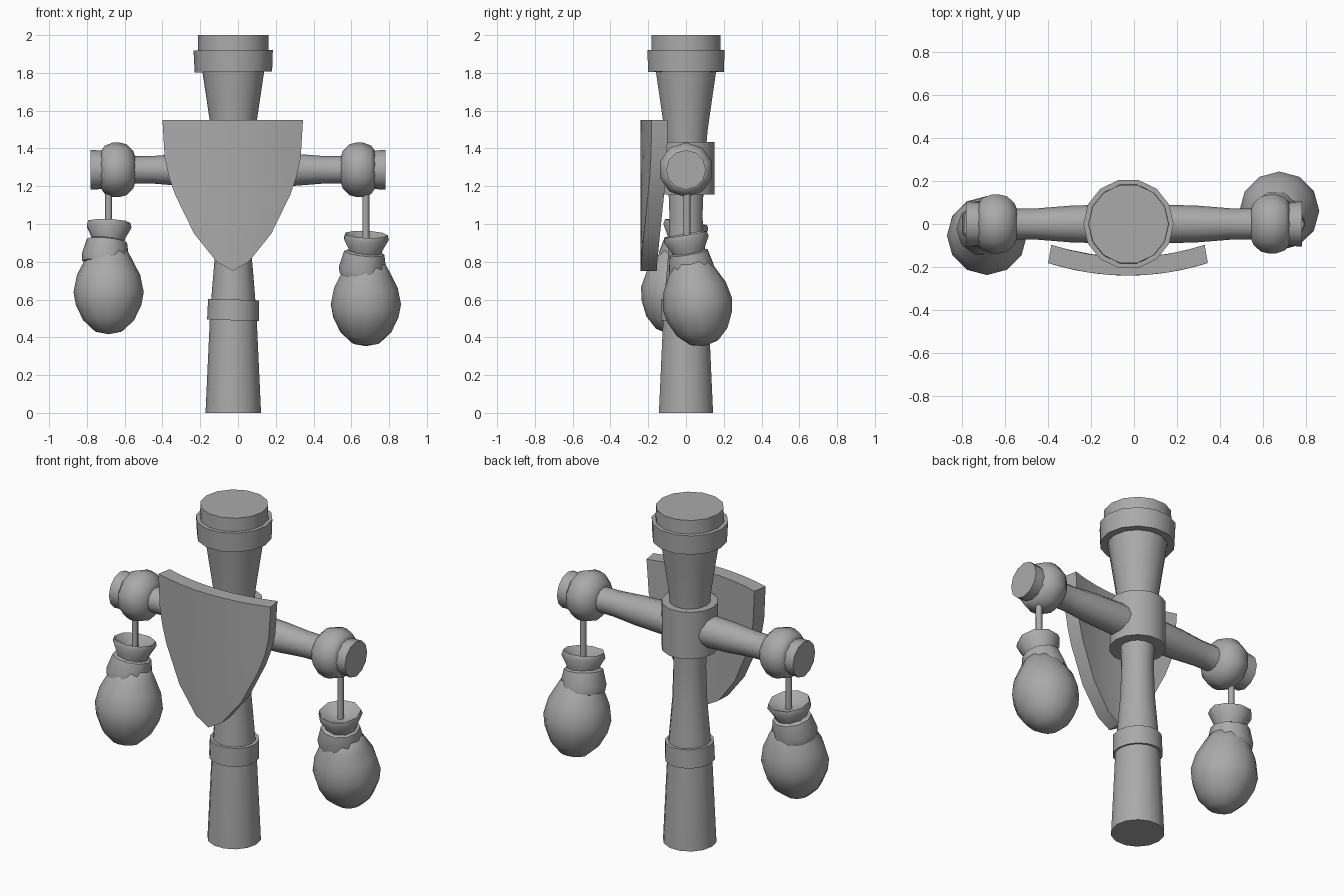
import bpy, bmesh, math
from mathutils import Matrix, Vector

if "Cube" in bpy.data.objects:
    bpy.data.objects.remove(bpy.data.objects["Cube"])

GREY = (0.4, 0.4, 0.4, 1.0)
mat = bpy.data.materials.new("plain_grey")
mat.use_nodes = True
mat.diffuse_color = GREY
mat.node_tree.nodes["Principled BSDF"].inputs["Base Color"].default_value = GREY

CX = -0.025      # post axis
ARM_Z = 1.287    # crossbar height


def finish(name, bm, matrix=Matrix(), angle=40):
    bmesh.ops.remove_doubles(bm, verts=bm.verts, dist=0.0005)
    bmesh.ops.recalc_face_normals(bm, faces=bm.faces)
    bm.transform(matrix)
    mesh = bpy.data.meshes.new(name)
    bm.to_mesh(mesh)
    bm.free()
    mesh.materials.append(mat)
    obj = bpy.data.objects.new(name, mesh)
    bpy.context.collection.objects.link(obj)
    bpy.ops.object.select_all(action="DESELECT")
    obj.select_set(True)
    bpy.context.view_layer.objects.active = obj
    bpy.ops.object.shade_smooth_by_angle(angle=math.radians(angle))
    return obj


def lathe(name, profile, matrix=Matrix(), sides=14, angle=40):
    """Turn (radius, height) points around z, closing both ends."""
    bm = bmesh.new()
    rings = []
    for r, z in profile:
        rings.append([bm.verts.new((max(r, 0.0001) * math.cos(math.tau * i / sides),
                                    max(r, 0.0001) * math.sin(math.tau * i / sides), z))
                      for i in range(sides)])
    for a, b in zip(rings, rings[1:]):
        for i in range(sides):
            j = (i + 1) % sides
            bm.faces.new((a[i], a[j], b[j], b[i]))
    for end, (r, z) in ((rings[0], profile[0]), (rings[-1], profile[-1])):
        if r > 0.001:
            bm.faces.new(end)
    return finish(name, bm, matrix, angle)


def band(name, r0, r1, z0, z1, tilt=0.0):
    mid = (z0 + z1) / 2
    h = (z1 - z0) / 2
    place = Matrix.Translation((CX, 0, mid)) @ Matrix.Rotation(tilt, 4, "Y")
    lathe(name, [(r0, -h), (r1, h)], place)


# Post with its bands
lathe("post", [(0.147, 0), (0.124, 0.5), (0.112, 0.66), (0.096, 0.85), (0.09, 1.05),
               (0.1, 1.3), (0.118, 1.5), (0.14, 1.65), (0.167, 1.83)],
      Matrix.Translation((CX, 0, 0)))
band("lower_band", 0.137, 0.135, 0.49, 0.6, 0.03)
band("middle_collar", 0.155, 0.155, 1.155, 1.435)
band("upper_band", 0.205, 0.21, 1.805, 1.92, -0.01)
band("post_cap", 0.188, 0.186, 1.9, 2.0)

# Crossbar arms with rounded knobs and end caps
for side, label in ((1, "left"), (-1, "right")):
    place = Matrix.Translation((0, 0, ARM_Z)) @ Matrix.Rotation(side * math.pi / 2, 4, "Y")
    lathe(label + "_arm", [(0.095, 0.0), (0.085, 0.3), (0.073, 0.45), (0.072, 0.54),
                           (0.085, 0.62)], place, 12)
    lathe(label + "_knob", [(0.07, 0.545), (0.1, 0.555), (0.135, 0.59), (0.145, 0.63),
                            (0.145, 0.66), (0.128, 0.705), (0.1, 0.725), (0.06, 0.72)],
          place, 10, 70)
    lathe(label + "_arm_cap", [(0.1, 0.68), (0.105, 0.782)], place, 12)

# Curved shield, bowed towards the front
outline = [(1.55, 0.372), (1.35, 0.36), (1.25, 0.338), (1.155, 0.305), (0.95, 0.205),
           (0.8, 0.085), (0.752, 0.0)]
bm = bmesh.new()
COLS = 8
layers = []
for base_y, shrink in ((-0.24, 1.0), (-0.155, 0.96)):
    grid = []
    for z, half in outline:
        row = []
        for c in range(COLS + 1):
            x = half * (2 * c / COLS - 1)
            row.append(bm.verts.new((x * shrink, base_y + 0.42 * x * x, z)))
        grid.append(row)
    layers.append(grid)
    for a, b in zip(grid, grid[1:]):
        for c in range(COLS):
            bm.faces.new((a[c], a[c + 1], b[c + 1], b[c]))
front, back = layers
for c in range(COLS):
    bm.faces.new((front[0][c], front[0][c + 1], back[0][c + 1], back[0][c]))
for r in range(len(outline) - 1):
    for c in (0, COLS):
        bm.faces.new((front[r][c], front[r + 1][c], back[r + 1][c], back[r][c]))
bmesh.ops.dissolve_degenerate(bm, dist=0.0005, edges=bm.edges)
finish("shield", bm, Matrix.Translation((CX - 0.003, 0, 0)), 30)

# Hanging sacks: leaning body, tie band, flared mouth and cord
for label, x, top, lean in (("left", 0.677, 0.93, 0.17), ("right", -0.685, 0.995, -0.15)):
    place = Matrix.Translation((x, 0, top)) @ Matrix.Rotation(lean, 4, "X")
    lathe(label + "_sack", [(0, -0.585), (0.075, -0.567), (0.135, -0.51), (0.173, -0.43),
                            (0.186, -0.36), (0.168, -0.27), (0.128, -0.19), (0.085, -0.11)],
          place, 12, 70)
    lathe(label + "_sack_tie", [(0.09, -0.215), (0.12, -0.205), (0.126, -0.17),
                                (0.107, -0.085), (0.08, -0.075)],
          place @ Matrix.Rotation(0.1, 4, "Y"), 10, 50)
    lathe(label + "_sack_mouth", [(0.085, -0.11), (0.09, -0.07), (0.122, -0.01),
                                  (0.115, 0.015), (0.05, -0.02), (0, -0.03)],
          place @ Matrix.Rotation(0.04, 4, "Y"), 9, 50)
    lathe(label + "_cord", [(0.018, top - 0.04), (0.018, 1.17)],
          Matrix.Translation((x, 0.005, 0)), 8, 60)
